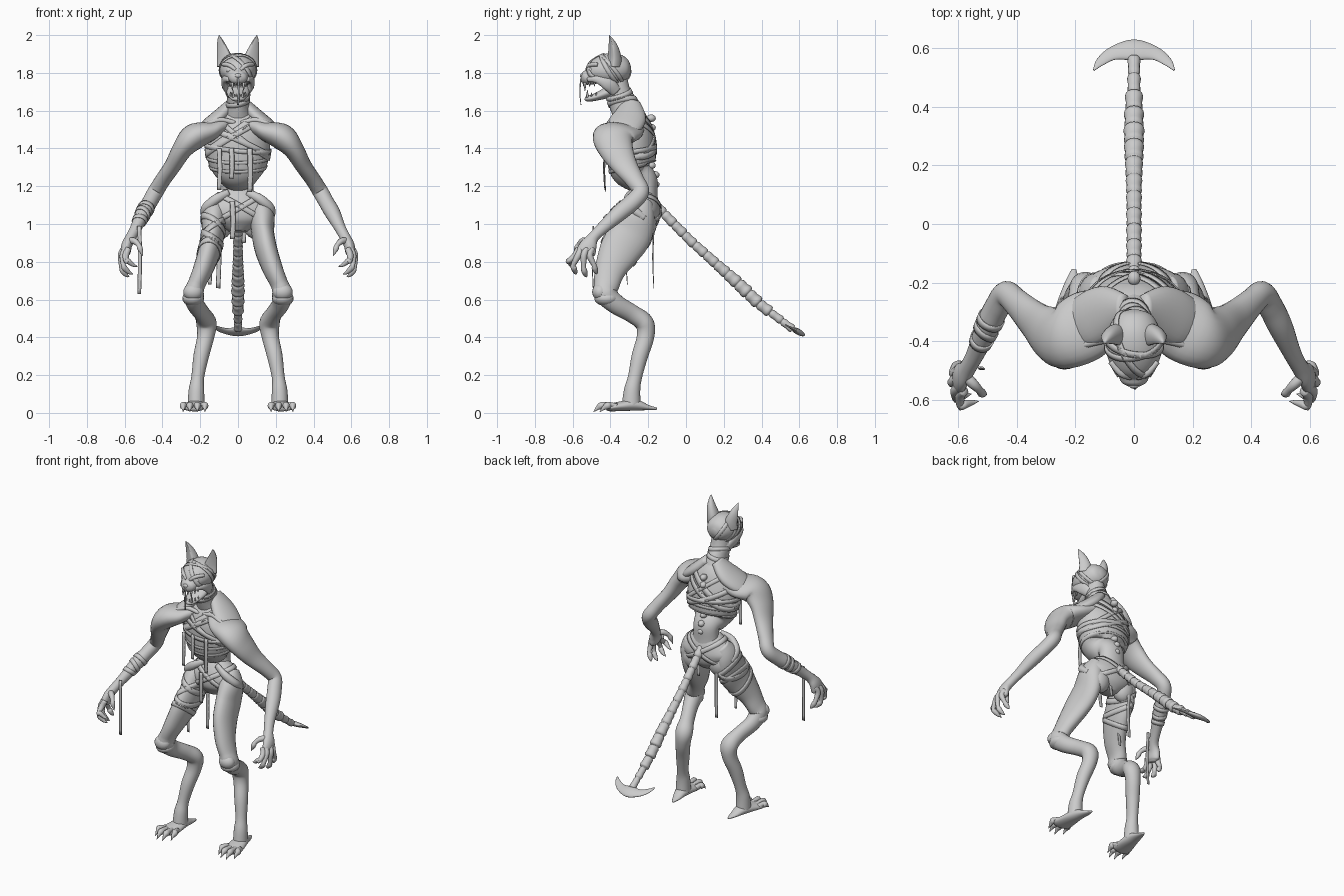
import bpy, bmesh, math
from mathutils import Vector
from mathutils.bvhtree import BVHTree


def finish(name, verts, faces, mirror=False, solid=0.0):
    me = bpy.data.meshes.new(name)
    me.from_pydata(verts, [], faces)
    bm = bmesh.new()
    bm.from_mesh(me)
    bmesh.ops.recalc_face_normals(bm, faces=bm.faces)
    bm.to_mesh(me)
    bm.free()
    for p in me.polygons:
        p.use_smooth = True
    ob = bpy.data.objects.new(name, me)
    bpy.context.collection.objects.link(ob)
    if solid:
        m = ob.modifiers.new("thickness", 'SOLIDIFY')
        m.thickness, m.offset = solid, 0
    if mirror:
        ob.modifiers.new("mirror", 'MIRROR').use_mirror_merge = False
    return ob


def loft(name, pts, ref=(1, 0, 0), mirror=False, sides=24, sub=5, dent=1.0):
    """Smooth tube through (x, y, z, radius_u, radius_v); u follows ref."""
    n, rows = len(pts), []
    for i in range(n - 1):
        q = [pts[max(0, min(n - 1, k))] for k in (i - 1, i, i + 1, i + 2)]
        for s in range(sub + (i == n - 2)):
            t = s / sub
            rows.append([0.5 * (2 * b + (c - a) * t + (2 * a - 5 * b + 4 * c - d) * t * t
                                + (3 * b - a - 3 * c + d) * t ** 3) for a, b, c, d in zip(*q)])
    verts, faces, m = [], [], len(rows)
    for i, r in enumerate(rows):
        tan = (Vector(rows[min(m - 1, i + 1)][:3]) - Vector(rows[max(0, i - 1)][:3])).normalized()
        u = Vector(ref)
        u = (u - tan * u.dot(tan)).normalized()
        v = tan.cross(u)
        for k in range(sides):
            a = 2 * math.pi * k / sides
            sn = math.sin(a) * (dent if math.sin(a) < 0 else 1)
            verts.append(Vector(r[:3]) + u * max(r[3], .001) * math.cos(a) + v * max(r[4], .001) * sn)
    for i in range(m - 1):
        for k in range(sides):
            j = (k + 1) % sides
            faces.append((i * sides + k, i * sides + j, (i + 1) * sides + j, (i + 1) * sides + k))
    faces += [tuple(range(sides)), tuple(range((m - 1) * sides, m * sides))]
    return finish(name, verts, faces, mirror)


def ball(name, c, r, mirror=False):
    bm = bmesh.new()
    bmesh.ops.create_uvsphere(bm, u_segments=16, v_segments=10, radius=1)
    verts = [(c[0] + v.co.x * r[0], c[1] + v.co.y * r[1], c[2] + v.co.z * r[2]) for v in bm.verts]
    faces = [tuple(v.index for v in f.verts) for f in bm.faces]
    bm.free()
    return finish(name, verts, faces, mirror)


def tree(ob):
    return BVHTree.FromPolygons([v.co for v in ob.data.vertices], [p.vertices[:] for p in ob.data.polygons])


def wrap(name, bvh, c, n, w, reach=.3, off=.003, flip=False):
    """Bandage ring laid onto a body surface by casting rays inward."""
    c, n, N = Vector(c), Vector(n).normalized(), 64
    u = n.orthogonal().normalized()
    v = n.cross(u)
    verts = []
    for k in range(N):
        a = 2 * math.pi * k / N
        d = u * math.cos(a) + v * math.sin(a)
        for s in (-w / 2, 0, w / 2):
            o = c + n * s
            hit = bvh.ray_cast(o + d * reach, -d, reach)[0]
            p = (hit if hit else o + d * .02) + d * off
            verts.append((-p.x if flip else p.x, p.y, p.z))
    faces = []
    for k in range(N):
        j = (k + 1) % N
        for e in (0, 1):
            faces.append((k * 3 + e, j * 3 + e, j * 3 + e + 1, k * 3 + e + 1))
    return finish(name, verts, faces, False, .005)


# torso, neck, pelvis
torso = loft("torso", [(0, -.29, 1.63, .05, .04), (0, -.29, 1.57, .12, .085), (0, -.295, 1.48, .165, .122),
                       (0, -.29, 1.38, .168, .13), (0, -.285, 1.30, .148, .122), (0, -.26, 1.26, .11, .095),
                       (0, -.215, 1.23, .085, .065), (0, -.21, 1.15, .085, .06), (0, -.22, 1.05, .1, .08)], sides=36)
neck = loft("neck", [(0, -.375, 1.80, .05, .06), (0, -.36, 1.70, .06, .065), (0, -.33, 1.63, .06, .075),
                     (0, -.29, 1.54, .09, .08)])
pelvis = loft("pelvis", [(0, -.225, 1.18, .08, .06), (0, -.23, 1.13, .14, .085), (0, -.235, 1.07, .182, .1),
                         (0, -.235, 1.01, .14, .09), (0, -.24, .96, .05, .05)], sides=32)
loft("hip_crest", [(.05, -.29, 1.165, .02, .015), (.12, -.31, 1.13, .025, .02), (.172, -.28, 1.08, .025, .025),
                   (.172, -.22, 1.03, .02, .02)], (0, 0, 1), True, 12)
loft("collarbone", [(.015, -.385, 1.535, .012, .012), (.1, -.395, 1.55, .014, .014),
                    (.2, -.42, 1.51, .012, .012)], (0, 0, 1), True, 10)
loft("trapezius", [(.03, -.29, 1.64, .05, .03), (.1, -.30, 1.565, .09, .042), (.17, -.335, 1.51, .09, .038),
                   (.23, -.37, 1.47, .05, .02)], (0, 1, 0), True)
for i in range(8):
    z = 1.56 - i * .05
    ball("spine_bump", (0, -.185 if i < 6 else -.165, z), (.022, .025, .02))

# arms, hands
arm = loft("arm", [(.06, -.29, 1.53, .08, .05), (.15, -.34, 1.49, .118, .052), (.235, -.385, 1.46, .11, .07),
                   (.295, -.37, 1.395, .092, .054), (.345, -.325, 1.31, .068, .044), (.40, -.27, 1.23, .05, .041),
                   (.437, -.24, 1.17, .045, .042), (.468, -.285, 1.115, .046, .041), (.50, -.35, 1.06, .044, .041),
                   (.54, -.44, .98, .033, .030), (.567, -.49, .93, .03, .028), (.588, -.515, .89, .044, .028),
                   (.595, -.53, .85, .05, .026), (.595, -.535, .83, .03, .015)], (0, 1, 0), True)
for x, y, tx, ty, tz in ((.60, -.495, .585, -.475, .735), (.605, -.525, .575, -.53, .72),
                         (.595, -.555, .555, -.585, .735), (.58, -.57, .53, -.61, .775)):
    loft("finger", [(x, y, .87, .016, .016), (x + .014, y - .015, .835, .018, .018),
                    (x + .012, ty - .012, (tz + .83) / 2, .013, .013), (x + .004, ty - .008, tz + .03, .016, .016),
                    ((x + tx) / 2, ty, tz + .008, .01, .01), (tx, ty + .005, tz, .001, .001)], (0, 1, 0), True, 10, 4)
loft("thumb", [(.585, -.51, .91, .018, .018), (.55, -.545, .91, .018, .018), (.527, -.568, .89, .013, .013),
               (.518, -.578, .868, .015, .015), (.503, -.582, .83, .001, .001)], (0, 1, 0), True, 10, 4)

# legs, feet
leg = loft("leg", [(.10, -.22, 1.12, .05, .05), (.126, -.25, 1.05, .065, .09), (.132, -.29, .95, .06, .112),
                   (.15, -.35, .86, .058, .108), (.185, -.40, .76, .053, .083), (.22, -.42, .68, .047, .068),
                   (.235, -.425, .63, .055, .06), (.225, -.37, .575, .046, .052), (.19, -.285, .525, .043, .048),
                   (.167, -.22, .475, .054, .05), (.172, -.215, .40, .045, .046), (.195, -.245, .3, .041, .043),
                   (.213, -.27, .19, .034, .037), (.22, -.285, .12, .041, .043), (.222, -.29, .04, .045, .05)],
           (1, 0, 0), True)
ball("kneecap", (.237, -.455, .64), (.053, .042, .045), True)
ball("knee_knob", (.237, -.42, .605), (.058, .065, .04), True)
ball("buttock", (.095, -.215, 1.0), (.07, .06, .08), True)
loft("foot", [(.205, -.155, .022, .008, .006), (.21, -.2, .028, .025, .014), (.22, -.27, .042, .042, .03),
              (.228, -.34, .036, .055, .026), (.235, -.4, .028, .06, .02), (.235, -.42, .026, .04, .013)],
     (1, 0, 0), True)
for x0, x1, y1 in ((.19, .175, -.435), (.218, .215, -.468), (.25, .255, -.468), (.272, .29, -.435)):
    loft("toe", [(x0, -.37, .033, .018, .018), ((x0 + x1) / 2, (y1 - .37) / 2, .042, .016, .016),
                 (x1, y1 + .02, .038, .019, .02), (x1, y1, .026, .01, .012), (x1, y1 - .022, .005, .001, .001)],
         (1, 0, 0), True, 10, 4)

# head
skull = loft("skull", [(0, -.292, 1.82, .015, .015), (0, -.31, 1.82, .06, .053), (0, -.36, 1.82, .088, .083),
                       (0, -.42, 1.815, .097, .086), (0, -.47, 1.803, .084, .07), (0, -.51, 1.78, .056, .044),
                       (0, -.54, 1.772, .043, .034), (0, -.556, 1.77, .015, .015)], sides=32)
loft("lower_jaw", [(0, -.35, 1.73, .06, .045), (0, -.42, 1.695, .06, .03), (0, -.48, 1.672, .046, .02),
                   (0, -.52, 1.664, .034, .016), (0, -.535, 1.668, .01, .008)])
loft("cheek", [(.05, -.37, 1.70, .015, .03), (.072, -.41, 1.74, .015, .035), (.07, -.47, 1.765, .014, .02),
               (.05, -.52, 1.765, .008, .012)], (1, 0, 0), True, 12)
loft("ear", [(.07, -.40, 1.84, .045, .06), (.076, -.395, 1.88, .039, .056), (.088, -.395, 1.93, .028, .04),
             (.097, -.402, 1.975, .013, .018), (.1, -.408, 2.0, .001, .001)], (1, .5, 0), True, 24, 5, .2)
ball("eye", (.045, -.502, 1.815), (.02, .018, .017), True)
loft("brow", [(.012, -.523, 1.815, .01, .01), (.045, -.51, 1.84, .012, .012), (.08, -.47, 1.845, .01, .01)],
     (0, 0, 1), True, 10)
ball("nose", (0, -.55, 1.785), (.018, .012, .012))
for x, y, z, h, r in ((.03, -.535, 1.75, -.045, .008), (.012, -.542, 1.75, -.022, .006), (.04, -.51, 1.75, -.025, .006),
                      (.045, -.485, 1.75, -.022, .006), (.025, -.522, 1.67, .04, .007), (.01, -.526, 1.67, .02, .005),
                      (.034, -.5, 1.675, .022, .005), (.04, -.475, 1.68, .02, .005)):
    loft("tooth", [(x, y, z, r, r), (x, y, z + h * .5, r * .7, r * .7), (x, y, z + h, .001, .001)],
         (1, 0, 0), True, 8, 2)

# segmented tail with crescent blade
path = [Vector(p) for p in ((0, -.17, 1.11), (0, .02, .915), (0, .26, .70), (0, .39, .575), (0, .57, .44))]
lens = [(b - a).length for a, b in zip(path, path[1:])]


def along(t):
    d = t * sum(lens)
    for a, b, l in zip(path, path[1:], lens):
        if d <= l:
            return a.lerp(b, d / l)
        d -= l
    return path[-1]


tail = []
for i in range(13):
    r = .026 + .009 * math.exp(-((i - 8) / 2.2) ** 2) - (.005 if i > 10 else 0)
    for f, k in ((0, .75), (.15, .98), (.5, .92), (.75, 1.05), (.93, .95)):
        tail.append((*along((i + f) / 13), r * k, r * k))
loft("tail", tail, sides=16, sub=2)
loft("tail_blade", [(s * x, y, .415 + (.62 - y) * .55, r, h) for s, x, y, r, h in (
    (-1, .137, .525, .003, .003), (-1, .115, .553, .016, .006), (-1, .07, .583, .026, .01), (0, 0, .594, .04, .016),
    (1, .07, .583, .026, .01), (1, .115, .553, .016, .006), (1, .137, .525, .003, .003))], (0, 1, -.55))

# ribs and bandage wraps
T, P, S, L, A, K = (tree(o) for o in (torso, pelvis, skull, leg, arm, neck))
for z in (1.30, 1.35):
    wrap("rib", T, (0, -.29, z), (0, -.2, .95), .018)
for z, n, w in ((1.50, (-.58, 0, .81), .035), (1.465, (-.5, .1, .85), .03), (1.43, (.4, .1, .9), .03),
                (1.40, (.1, -.1, 1), .025), (1.48, (.62, -.1, .8), .025)):
    wrap("chest_bandage", T, (0, -.29, z), n, w, off=.006)
for z, n in ((1.09, (.5, .1, .85)), (1.08, (-.5, 0, .85))):
    wrap("hip_bandage", P, (0, -.235, z), n, .028, off=.006)
for z, y, n in ((1.0, -.28, (.6, -.3, -.8)), (.96, -.29, (-.6, -.2, -.8)), (.92, -.32, (.5, -.1, -.8)),
                (.85, -.355, (.1, -.6, -.8))):
    wrap("thigh_bandage", L, (.142, y, z), n, .03, .2, flip=True)
for n, w in (((.75, .3, .55), .022), ((.15, .85, .5), .022), ((-.15, .75, .6), .02)):
    wrap("head_bandage", S, (0, -.40, 1.82), n, w)
for z, n in ((1.69, (.2, -.3, .9)), (1.645, (-.2, -.2, .9))):
    wrap("neck_bandage", K, (0, -.345, z), n, .025)
for i, n in enumerate(((.3, -.75, -.6), (.5, -.7, -.45), (.2, -.6, -.75))):
    wrap("forearm_bandage", A, (.49 + i * .015, -.33 - i * .035, 1.08 - i * .03), n, .025, .12, .002, True)

# loose hanging strips
for x, y, top, bot, w in ((-.523, -.49, .99, .63, .011), (-.105, -.17, .98, .66, .013), (-.15, -.31, .88, .68, .011),
                          (-.10, -.43, 1.40, 1.18, .013), (.062, -.425, 1.40, 1.17, .014), (-.035, -.428, 1.40, 1.24, .013),
                          (-.03, -.345, 1.12, .92, .014), (0, -.556, 1.77, 1.63, .005), (.03, -.175, 1.1, .9, .012)):
    m = (top + bot) / 2
    loft("hanging_strip", [(x, y, top, w, .004), (x + .004, y - .006, m, w, .003), (x, y, bot, w * .9, .002)],
         (1, 0, 0), False, 8, 4)
